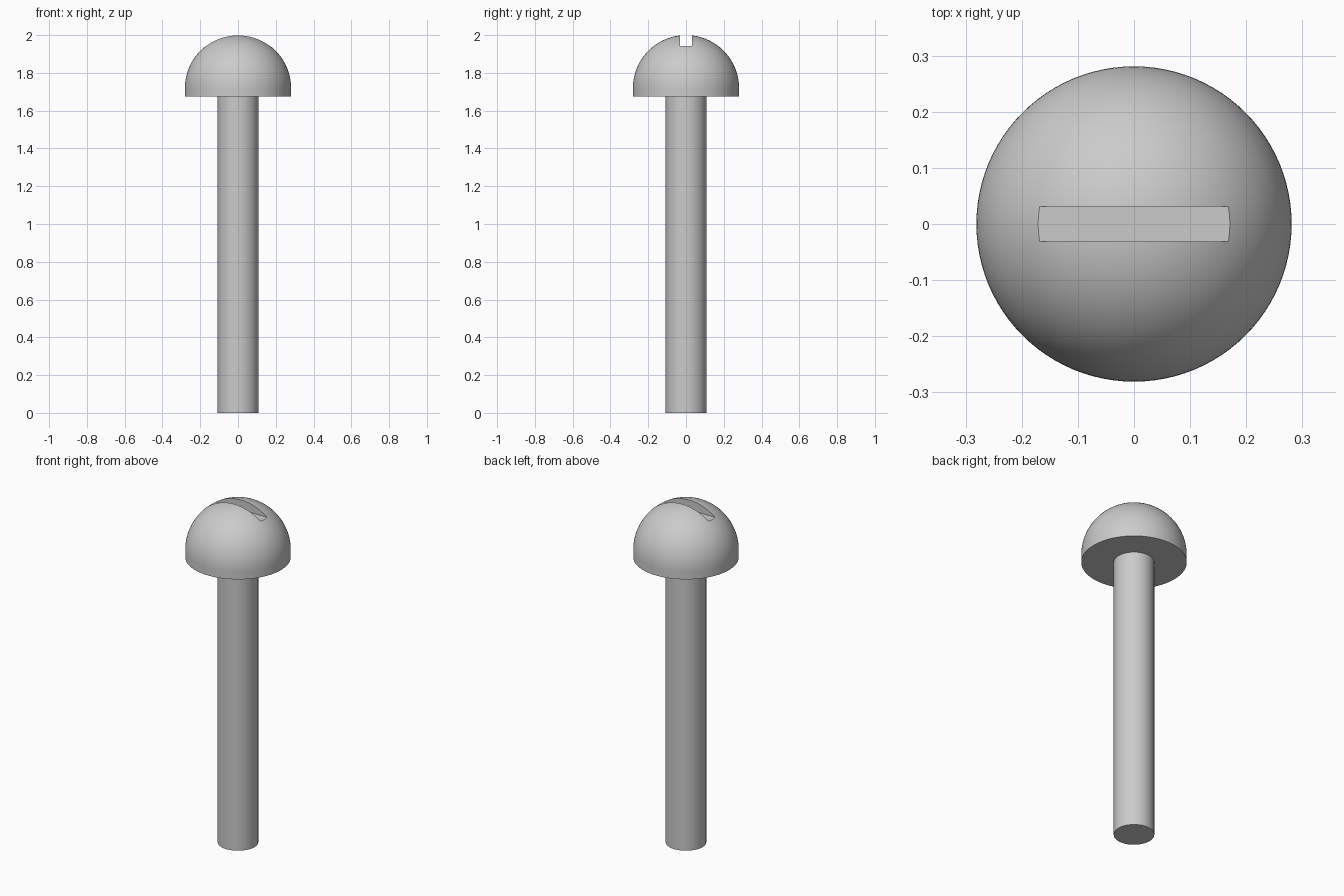
import bpy
import bmesh
from math import sin, cos, pi, radians
from mathutils import Matrix, Vector

cube = bpy.data.objects.get("Cube")
if cube:
    bpy.data.objects.remove(cube, do_unlink=True)

SEGMENTS = 96
HEAD_RADIUS = 0.281
HEAD_BASE = 1.675
DOME_CENTRE = 2 - HEAD_RADIUS
SHANK_RADIUS = 0.108
SLOT_WIDTH = 0.063
SLOT_FLOOR = 1.942

steel = bpy.data.materials.new("grey steel")
steel.use_nodes = True
colour = (0.6, 0.6, 0.6, 1)
steel.diffuse_color = colour
steel.node_tree.nodes["Principled BSDF"].inputs["Base Color"].default_value = colour


def make_object(name, bm):
    bmesh.ops.recalc_face_normals(bm, faces=bm.faces)
    mesh = bpy.data.meshes.new(name)
    bm.to_mesh(mesh)
    bm.free()
    mesh.materials.append(steel)
    obj = bpy.data.objects.new(name, mesh)
    bpy.context.collection.objects.link(obj)
    return obj


def lathe(name, profile):
    """Turn a profile of (radius, height) points around the z axis."""
    bm = bmesh.new()
    verts = [bm.verts.new((r, 0, z)) for r, z in profile]
    edges = [bm.edges.new(pair) for pair in zip(verts, verts[1:])]
    bmesh.ops.spin(bm, geom=verts + edges, cent=(0, 0, 0), axis=(0, 0, 1),
                   angle=2 * pi, steps=SEGMENTS)
    bmesh.ops.remove_doubles(bm, verts=bm.verts, dist=0.0001)
    return make_object(name, bm)


def activate(obj):
    bpy.ops.object.select_all(action='DESELECT')
    obj.select_set(True)
    bpy.context.view_layer.objects.active = obj


# Shank: plain cylinder, its top sunk into the head
shank = lathe("shank", [(0, 0), (SHANK_RADIUS, 0),
                        (SHANK_RADIUS, HEAD_BASE + 0.02), (0, HEAD_BASE + 0.02)])

# Head: dome on a short straight rim with a flat underside
rings = 32
angles = [pi / 2 * i / rings for i in range(rings)]
dome = [(HEAD_RADIUS * cos(a), DOME_CENTRE + HEAD_RADIUS * sin(a)) for a in angles]
head = lathe("domed_head", [(0, HEAD_BASE), (HEAD_RADIUS, HEAD_BASE)] + dome + [(0, 2)])

# Driver slot cut straight across the dome
bm = bmesh.new()
bmesh.ops.create_cube(bm, size=1, matrix=Matrix.LocRotScale(
    Vector((0, 0, SLOT_FLOOR + 0.1)), None, Vector((1, SLOT_WIDTH, 0.2))))
cutter = make_object("slot_cutter", bm)
cutter.hide_render = True

activate(head)
cut = head.modifiers.new("driver_slot", 'BOOLEAN')
cut.object = cutter
cut.operation = 'DIFFERENCE'
cut.solver = 'EXACT'
bpy.ops.object.modifier_apply(modifier=cut.name)
bpy.data.objects.remove(cutter, do_unlink=True)

# Smooth round surfaces, crisp rims and slot edges
for part in (shank, head):
    activate(part)
    bpy.ops.object.shade_smooth_by_angle(angle=radians(30))
